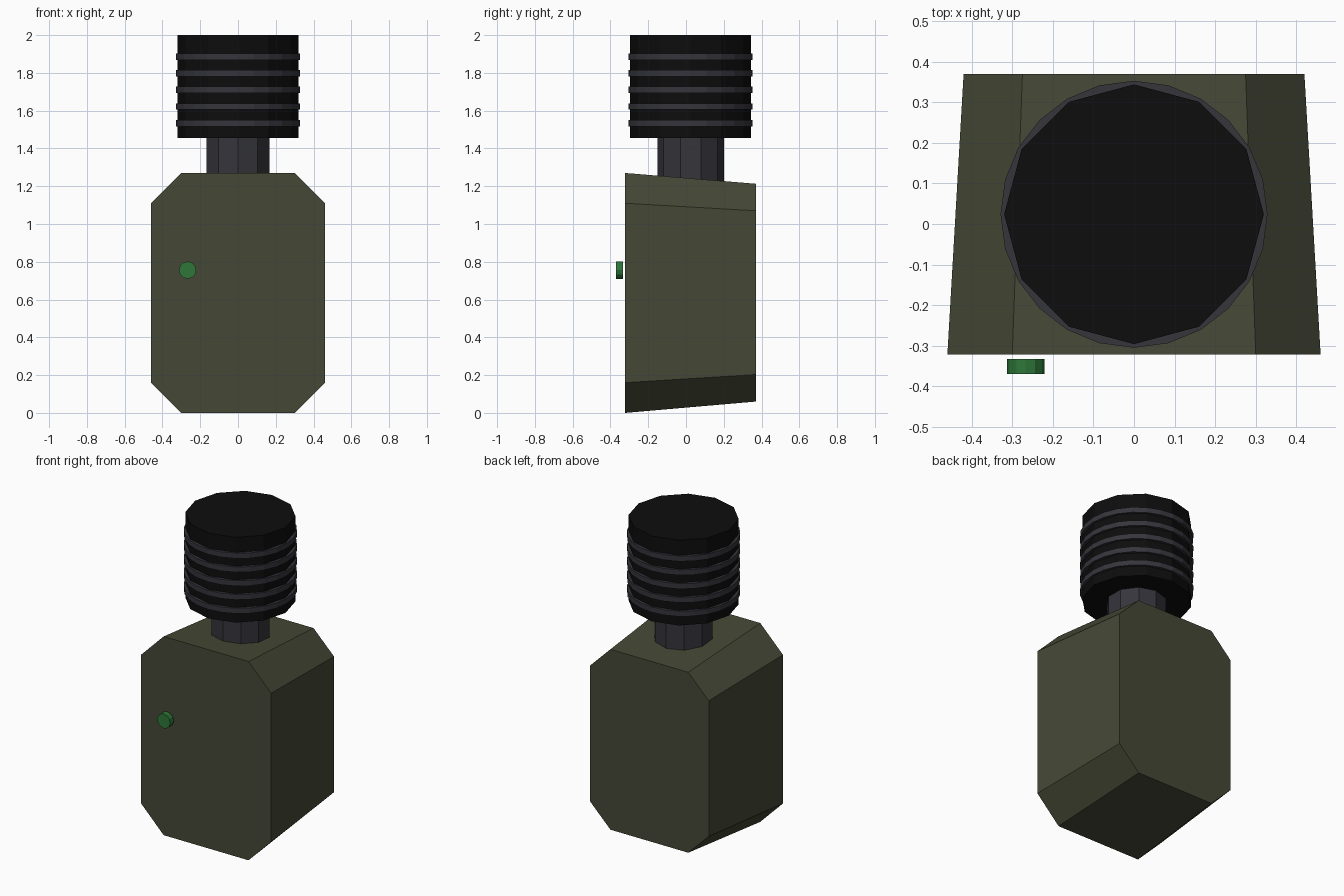
import bpy, bmesh, math
from mathutils import Matrix

if "Cube" in bpy.data.objects:
    bpy.data.objects.remove(bpy.data.objects["Cube"])


def material(name, rgb):
    m = bpy.data.materials.new(name)
    m.diffuse_color = (*rgb, 1)
    m.use_nodes = True
    m.node_tree.nodes["Principled BSDF"].inputs["Base Color"].default_value = m.diffuse_color
    return m


OLIVE = material("olive_green", (0.060, 0.066, 0.037))
BLACK = material("black", (0.004, 0.004, 0.004))
GREY = material("dark_grey", (0.036, 0.035, 0.044))
GREEN = material("button_green", (0.027, 0.18, 0.04))


def make_object(name, bm, mat):
    bmesh.ops.recalc_face_normals(bm, faces=bm.faces)
    mesh = bpy.data.meshes.new(name)
    bm.to_mesh(mesh)
    bm.free()
    mesh.materials.append(mat)
    ob = bpy.data.objects.new(name, mesh)
    bpy.context.collection.objects.link(ob)
    return ob


def cylinder(name, mat, sides, radius, centre, depth, rot=Matrix()):
    bm = bmesh.new()
    # first vertex of the circle is turned onto the y axis
    spin = Matrix.Rotation(math.pi / 2, 4, 'Z')
    bmesh.ops.create_cone(bm, cap_ends=True, segments=sides, radius1=radius,
                          radius2=radius, depth=depth)
    ang = math.atan2(bm.verts[:][0].co.y, bm.verts[:][0].co.x)
    spin = Matrix.Rotation(math.pi / 2 - ang, 4, 'Z')
    bmesh.ops.transform(bm, matrix=Matrix.Translation(centre) @ rot @ spin, verts=bm.verts)
    return make_object(name, bm, mat)


def octagon(bm, y, x_out, x_in, z_bottom, z_low, z_high, z_top):
    half = [(x_in, z_bottom), (x_out, z_low), (x_out, z_high), (x_in, z_top)]
    pts = half + [(-x, z) for x, z in reversed(half)]
    return [bm.verts.new((x, y, z)) for x, z in pts]


# tapered body with chamfered corners, narrower at the back
bm = bmesh.new()
front = octagon(bm, -0.322, 0.46, 0.30, 0.0, 0.16, 1.11, 1.27)
back = octagon(bm, 0.37, 0.42, 0.275, 0.06, 0.203, 1.07, 1.213)
bm.faces.new(front)
bm.faces.new(back)
for i in range(8):
    j = (i + 1) % 8
    bm.faces.new((front[i], front[j], back[j], back[i]))
make_object("body", bm, OLIVE)

# neck and ribbed cap
AXIS_Y = 0.024
cylinder("neck", GREY, 10, 0.176, (0, AXIS_Y, 1.30), 0.36)
cylinder("cap", BLACK, 12, 0.32, (0, AXIS_Y, 1.7275), 0.545)
for i in range(5):
    cylinder(f"cap_ring_{i + 1}", GREY, 24, 0.329, (0, AXIS_Y, 1.534 + 0.088 * i), 0.034)

# button standing just off the front face
cylinder("button", GREEN, 12, 0.046, (-0.267, -0.351, 0.756), 0.037,
         Matrix.Rotation(math.pi / 2, 4, 'X'))
